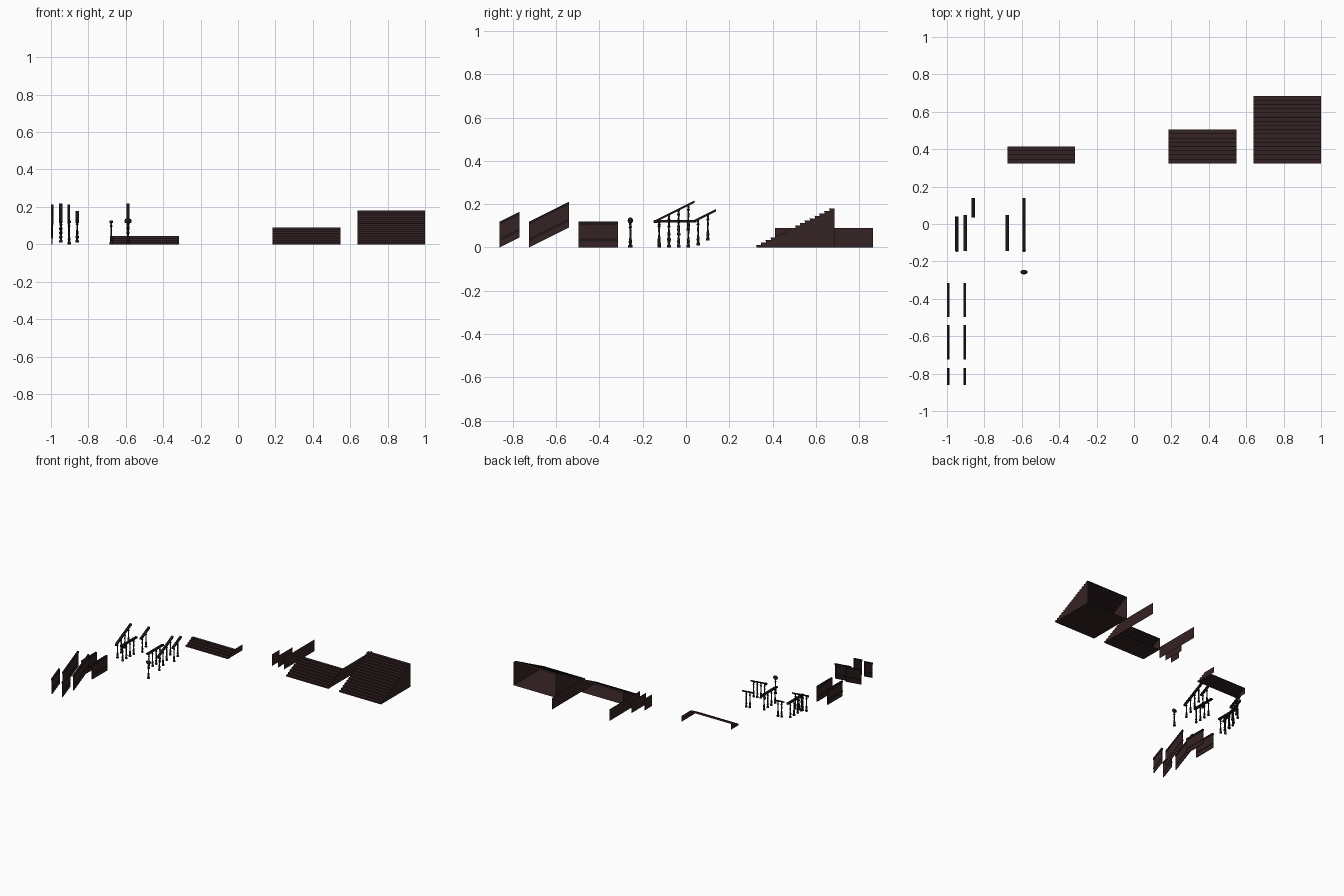
import bpy, bmesh, math

if "Cube" in bpy.data.objects:
    bpy.data.objects.remove(bpy.data.objects["Cube"])

def material(name, rgb):
    m = bpy.data.materials.new(name)
    m.diffuse_color = (*rgb, 1)
    m.use_nodes = True
    m.node_tree.nodes["Principled BSDF"].inputs["Base Color"].default_value = m.diffuse_color
    return m

BROWN = material("dark brown wood", (0.036, 0.016, 0.017))
DARK = material("near black wood", (0.013, 0.008, 0.009))

def finish(name, bm, mats, smooth=False):
    me = bpy.data.meshes.new(name)
    bm.to_mesh(me)
    bm.free()
    for m in mats:
        me.materials.append(m)
    ob = bpy.data.objects.new(name, me)
    bpy.context.collection.objects.link(ob)
    if smooth:
        bpy.context.view_layer.objects.active = ob
        ob.select_set(True)
        bpy.ops.object.shade_smooth_by_angle(angle=math.radians(50))
        ob.select_set(False)
    return ob

def face(bm, pts, mi=0):
    f = bm.faces.new([bm.verts.new(p) for p in pts])
    f.material_index = mi

# box from y0 to y1 whose far end is lifted by slope
def slab(bm, x, w, y0, y1, z0, z1, slope=0, mi=0):
    r = slope * (y1 - y0)
    a, b = x - w / 2, x + w / 2
    v = [bm.verts.new(p) for p in (
        (a, y0, z0), (b, y0, z0), (b, y1, z0 + r), (a, y1, z0 + r),
        (a, y0, z1), (b, y0, z1), (b, y1, z1 + r), (a, y1, z1 + r))]
    for q in ((3, 2, 1, 0), (4, 5, 6, 7), (0, 1, 5, 4), (1, 2, 6, 5), (2, 3, 7, 6), (3, 0, 4, 7)):
        bm.faces.new([v[i] for i in q]).material_index = mi

# turned shape around a vertical axis
def lathe(bm, x, y, z, prof, n=10, sx=1):
    rings = [[bm.verts.new((x + sx * r * math.cos(2 * math.pi * k / n),
                            y + r * math.sin(2 * math.pi * k / n), z + h))
              for k in range(n)] for r, h in prof]
    for a, b in zip(rings, rings[1:]):
        for k in range(n):
            bm.faces.new((a[k], a[(k + 1) % n], b[(k + 1) % n], b[k]))
    bm.faces.new(rings[0][::-1])
    bm.faces.new(rings[-1])

RISE, RUN, Y0 = 0.01125, 0.0225, 0.325

# open-backed flight with side walls, optional floor and dark nosings
def stairs(name, x0, x1, n, floor):
    bm = bmesh.new()
    prof = [(Y0, 0)]
    for i in range(n):
        y, z = Y0 + i * RUN, i * RISE
        t = z + RISE
        face(bm, [(x0, y, z), (x1, y, z), (x1, y, t), (x0, y, t)])
        face(bm, [(x0, y, t), (x1, y, t), (x1, y + RUN, t), (x0, y + RUN, t)])
        slab(bm, (x0 + x1) / 2, x1 - x0, y - 0.002, y + 0.001, t - 0.003, t + 0.0005, 0, 1)
        prof += [(y, t), (y + RUN, t)]
    ye = Y0 + n * RUN
    prof.append((ye, 0))
    face(bm, [(x0, y, z) for y, z in prof])
    face(bm, [(x1, y, z) for y, z in prof[::-1]])
    if floor:
        face(bm, [(x0, Y0, 0), (x0, ye, 0), (x1, ye, 0), (x1, Y0, 0)])
    finish(name, bm, [BROWN, DARK])

stairs("small_stairs", -0.677, -0.315, 4, False)
stairs("medium_stairs", 0.185, 0.547, 8, True)
stairs("large_stairs", 0.64, 1.0, 16, True)

# flat side walls without thickness
for name, x, y0, y1, h in (
        ("small_side_wall", -0.315, 0.415, 0.505, 0.045),
        ("medium_side_wall", 0.547, 0.505, 0.863, 0.09),
        ("wall_panel_short", 0.005, 0.41, 0.50, 0.09),
        ("wall_panel_middle", 0.055, 0.41, 0.59, 0.09),
        ("wall_panel_long", 0.107, 0.41, 0.785, 0.09)):
    bm = bmesh.new()
    face(bm, [(x, y0, 0), (x, y1, 0), (x, y1, h), (x, y0, h)])
    finish(name, bm, [BROWN])

# solid balustrades with dark caps and bands
for x in (-0.994, -0.904):
    for name, y0, y1, s in (("short_sloped", -0.861, -0.769, 0.5),
                            ("long_sloped", -0.725, -0.54, 0.5),
                            ("level", -0.497, -0.315, 0)):
        bm = bmesh.new()
        slab(bm, x, 0.006, y0, y1, 0, 0.11, s, 0)
        slab(bm, x, 0.013, y0, y1, 0.105, 0.119, s, 1)
        slab(bm, x, 0.009, y0, y1, 0.030, 0.042, s, 1)
        finish(name + "_solid_balustrade", bm, [BROWN, DARK])

BALUSTER = [(0.009, 0), (0.009, 0.010), (0.005, 0.015), (0.0075, 0.026), (0.0065, 0.034),
            (0.004, 0.050), (0.0045, 0.080), (0.0035, 0.090), (0.008, 0.097), (0.004, 0.104), (0.006, 0.118)]

# handrails carried by turned balusters
def railing(name, x, y0, count, slope, length):
    bm = bmesh.new()
    slab(bm, x, 0.018, y0, y0 + length, 0.115, 0.126, slope)
    for i in range(count):
        y = y0 + 0.02 + 0.045 * i
        lathe(bm, x, y, slope * (y - y0), BALUSTER)
    if slope and count == 4:
        lathe(bm, x, y0 + 0.004, 0.112, [(0.006, 0), (0.01, 0.003), (0.01, 0.012), (0.006, 0.015)])
    finish(name, bm, [DARK], True)

for side, xs in (("left", (-0.947, -0.903, -0.86)), ("right", (-0.588, -0.678, -0.588))):
    railing(side + "_long_sloped_railing", xs[0], -0.144, 4, 0.5, 0.183)
    railing(side + "_level_railing", xs[1], -0.144, 4, 0, 0.192)
    railing(side + "_short_sloped_railing", xs[2], 0.036, 2, 0.5, 0.103)

# newel post with a broad rounded top
bm = bmesh.new()
lathe(bm, -0.588, -0.257, 0, [(r * 1.1, h * 0.96) for r, h in BALUSTER], 12)
ball = [(0.0125 * math.sin(a), 0.1245 - 0.0145 * math.cos(a))
        for a in [math.pi * (0.1 + 0.8 * k / 8) for k in range(9)]]
lathe(bm, -0.588, -0.257, 0, ball, 12, 1.6)
finish("newel_post", bm, [DARK], True)
